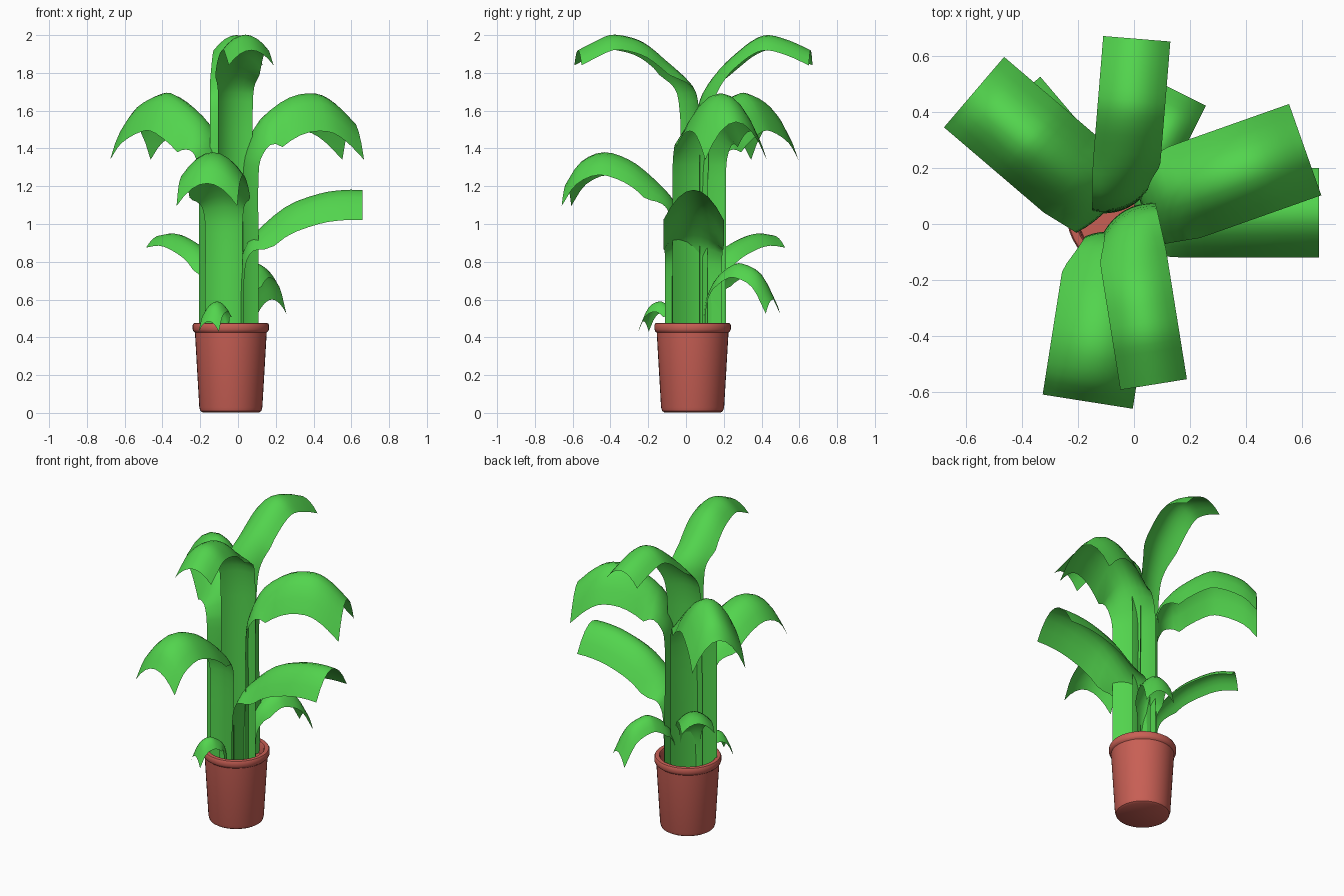
import bpy, bmesh, math
from mathutils import Vector, Matrix

if "Cube" in bpy.data.objects:
    bpy.data.objects.remove(bpy.data.objects["Cube"])


def material(name, rgb):
    m = bpy.data.materials.new(name)
    m.diffuse_color = (*rgb, 1)
    m.use_nodes = True
    m.node_tree.nodes["Principled BSDF"].inputs["Base Color"].default_value = m.diffuse_color
    return m


GREEN = material("leaf green", (0.085, 0.66, 0.075))
CLAY = material("terracotta", (0.58, 0.115, 0.09))


def finish(name, bm, mat, angle):
    me = bpy.data.meshes.new(name)
    bm.to_mesh(me)
    bm.free()
    ob = bpy.data.objects.new(name, me)
    bpy.context.collection.objects.link(ob)
    me.materials.append(mat)
    bpy.ops.object.select_all(action='DESELECT')
    ob.select_set(True)
    bpy.context.view_layer.objects.active = ob
    bpy.ops.object.shade_smooth_by_angle(angle=math.radians(angle))
    return ob


def pot(centre, profile, sides=40):
    """Lathe of (radius, z) points; the last ring is filled by the base disc."""
    bm = bmesh.new()
    rings = [[bm.verts.new((centre[0] + r * math.cos(2 * math.pi * i / sides),
                            centre[1] + r * math.sin(2 * math.pi * i / sides), z))
              for i in range(sides)] for r, z in profile]
    for a, b in zip(rings, rings[1:]):
        for i in range(sides):
            j = (i + 1) % sides
            bm.faces.new((a[i], a[j], b[j], b[i]))
    bm.faces.new(rings[0][::-1])
    bm.faces.new(rings[-1])
    return finish("pot", bm, CLAY, 35)


def smooth_path(pts, n=3):
    """Catmull-Rom through the given (s, z) points."""
    p = [Vector(q) for q in pts]
    p = [2 * p[0] - p[1]] + p + [2 * p[-1] - p[-2]]
    out = []
    for a, b, c, d in zip(p, p[1:], p[2:], p[3:]):
        for k in range(n):
            t = k / n
            out.append(0.5 * (2 * b + (c - a) * t + (2 * a - 5 * b + 4 * c - d) * t * t
                              + (3 * b - a - 3 * c + d) * t ** 3))
    return out + [p[-2]]


def leaf(name, base, end, w0, w1, drop, pts, twist=0, across=8):
    """Arching blade: vertical stalk that bends from base to end, edges hanging by drop."""
    base, end = Vector(base), Vector(end)
    out = (end - base).normalized()
    bm = bmesh.new()
    rows = []
    for s, z in smooth_path(pts):
        c = base.lerp(end, s)
        f = min(1, max(0, s / 0.35))
        f = f * f * (3 - 2 * f)
        d = Matrix.Rotation(math.radians(twist) * (1 - f), 2) @ out
        side = Vector((-d.y, d.x))
        g = min(1, max(0, s / 0.25))
        w = w0 + (w1 - w0) * g
        row = []
        for i in range(across + 1):
            t = 2 * i / across - 1
            xy = c + side * (t * w / 2) + d * (0.03 * (1 - f) * t * t)
            row.append(bm.verts.new((xy.x, xy.y, z - drop * t * t * g)))
        rows.append(row)
    for a, b in zip(rows, rows[1:]):
        for i in range(across):
            bm.faces.new((a[i], b[i], b[i + 1], a[i + 1]))
    return finish(name, bm, GREEN, 60)


# Pot with rolled rim and recessed soil level
pot((-0.038, 0.035), [(0.150, 0.003), (0.161, 0.01), (0.167, 0.03), (0.190, 0.425), (0.198, 0.432),
                      (0.202, 0.442), (0.202, 0.465), (0.197, 0.474), (0.188, 0.477),
                      (0.172, 0.474), (0.166, 0.464), (0.162, 0.40)])
bpy.data.objects["pot"].data.vertices.foreach_get  # pot stays a single closed shell

# Two tallest leaves
leaf("top_leaf_back", (-0.04, 0.05), (0.01, 0.66), 0.21, 0.24, 0.08,
     [(0, .39), (0, 1.0), (.01, 1.4), (.03, 1.58), (.08, 1.7), (.21, 1.82), (.385, 1.92),
      (.52, 1.98), (.64, 2.0), (.82, 1.97), (1, 1.92)], twist=25)
leaf("top_leaf_front", (-0.03, 0.05), (0.07, -0.572), 0.21, 0.24, 0.08,
     [(0, .39), (0, 1.0), (0, 1.4), (.01, 1.6), (.06, 1.74), (.26, 1.87), (.44, 1.96),
      (.6, 1.995), (.73, 2.0), (.86, 1.965), (1, 1.92)], twist=20)

# Wide upper leaves
leaf("upper_leaf_left", (-0.09, 0.06), (-0.57, 0.47), 0.29, 0.33, 0.2,
     [(0, .39), (0, .9), (.0, 1.25), (.03, 1.37), (.1, 1.47), (.25, 1.58), (.5, 1.68),
      (.65, 1.69), (.87, 1.63), (1, 1.54)])
leaf("upper_leaf_right", (0.03, 0.06), (0.61, 0.265), 0.30, 0.345, 0.2,
     [(0, .39), (0, .9), (.0, 1.25), (.04, 1.4), (.17, 1.56), (.42, 1.67), (.66, 1.69),
      (.83, 1.64), (1, 1.54)])

# Wide middle leaves
leaf("middle_leaf_front", (-0.07, -0.03), (-0.165, -0.633), 0.2, 0.325, 0.12,
     [(0, .39), (0, .7), (0, .95), (.02, 1.06), (.09, 1.15), (.27, 1.26), (.45, 1.34),
      (.67, 1.38), (.87, 1.33), (1, 1.215)])
leaf("middle_leaf_right", (0.0, 0.04), (0.66, 0.04), 0.30, 0.32, 0.16,
     [(0, .39), (0, .6), (.01, .76), (.04, .85), (.12, .94), (.38, 1.09), (.65, 1.16),
      (.85, 1.18), (1, 1.18)])

# Small lower leaves
leaf("low_leaf_left", (-0.07, 0.06), (-0.41, 0.46), 0.12, 0.2, 0.065,
     [(0, .39), (.01, .6), (.1, .73), (.35, .86), (.6, .925), (.8, .95), (1, .94)])
leaf("low_leaf_back", (0.0, 0.1), (0.18, 0.46), 0.1, 0.17, 0.075,
     [(0, .39), (.0, .52), (.05, .62), (.2, .72), (.4, .78), (.55, .79), (.8, .74), (1, .6)])
leaf("low_leaf_front", (-0.06, -0.04), (-0.155, -0.225), 0.06, 0.12, 0.055,
     [(0, .39), (0, .46), (.1, .53), (.35, .575), (.55, .59), (.8, .565), (1, .485)])
